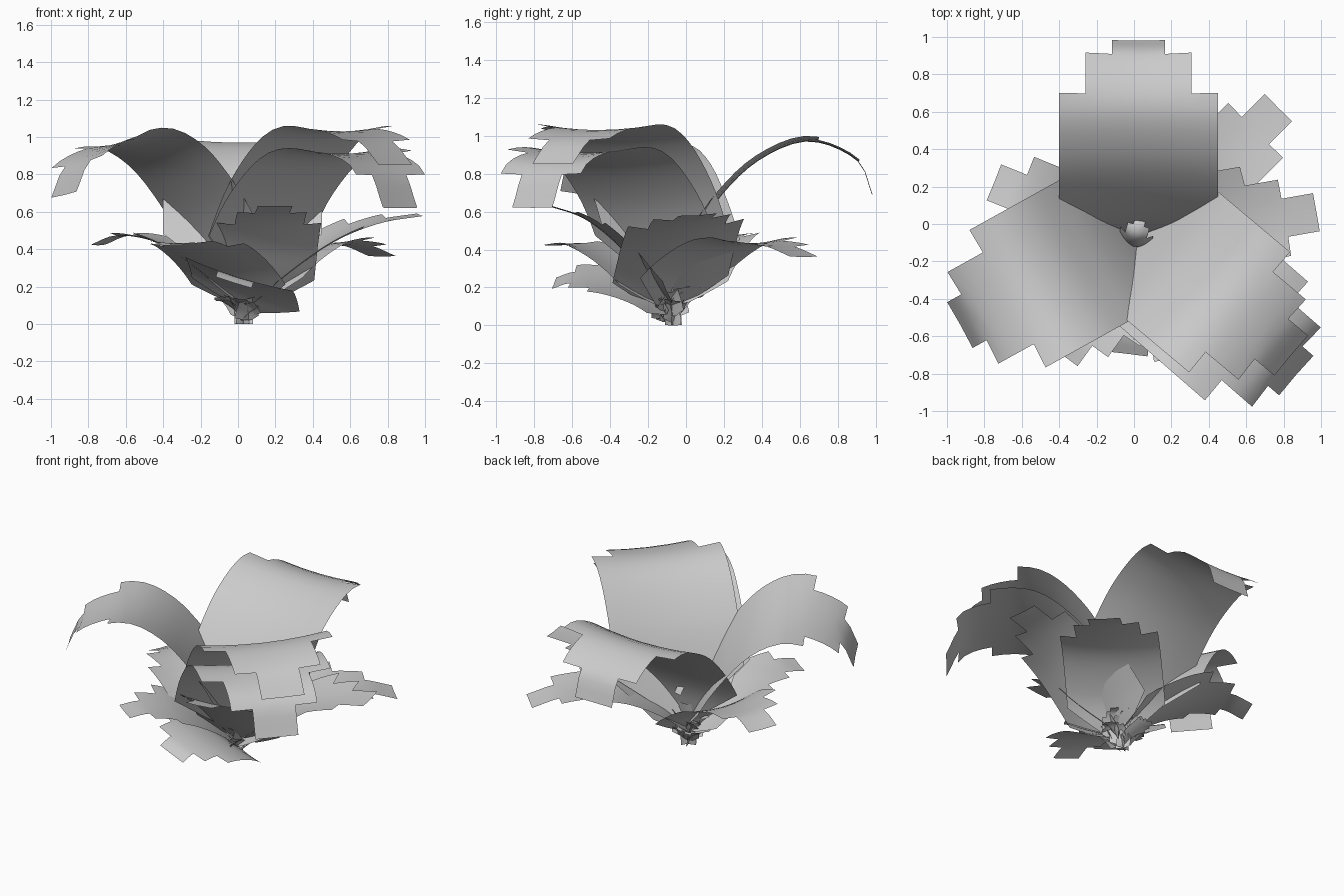
import bpy, bmesh, math, random
from mathutils import Vector

if "Cube" in bpy.data.objects:
    bpy.data.objects.remove(bpy.data.objects["Cube"])

random.seed(4)

# stepped outlines: (start, end, width factor at start, at end) along the leaf
BIG = [(0, .18, .12, 1), (.18, .73, 1, 1), (.73, .88, .667, .667), (.88, 1, .333, .333)]
JAG = [(0, .16, .25, 1), (.16, .67, 1, 1), (.67, .84, .667, .667), (.84, 1, .333, .333)]


def smooth_path(pts, n=8):
    """Catmull-Rom through (distance, height) points, then an even-length lookup."""
    p = [Vector(q) for q in pts]
    p = [2 * p[0] - p[1]] + p + [2 * p[-1] - p[-2]]
    out = []
    for i in range(1, len(p) - 2):
        a, b, c, d = p[i - 1:i + 3]
        for k in range(n):
            t = k / n
            out.append(.5 * (2 * b + (c - a) * t + (2 * a - 5 * b + 4 * c - d) * t * t
                             + (3 * b - a - 3 * c + d) * t ** 3))
    out.append(p[-2])
    acc = [0]
    for a, b in zip(out, out[1:]):
        acc.append(acc[-1] + (b - a).length)

    def at(t):
        s = t * acc[-1]
        i = 0
        while i < len(acc) - 2 and acc[i + 1] < s:
            i += 1
        a, b = out[i], out[i + 1]
        return a + (b - a) * (s - acc[i]) / (acc[i + 1] - acc[i]), (b - a).normalized()
    return at


def leaf(name, origin, az, pts, half, steps=BIG, camber=.03, tilt=0):
    at = smooth_path(pts)
    a = math.radians(az)
    out, side = Vector((math.cos(a), math.sin(a), 0)), Vector((-math.sin(a), math.cos(a), 0))
    bm = bmesh.new()
    for s0, s1, w0, w1 in steps:
        rows = max(2, round((s1 - s0) * 24))
        n = round(w1 * 6)  # columns line up across the width steps
        prev = None
        for i in range(rows + 1):
            k = i / rows
            c, t = at(s0 + (s1 - s0) * k)
            w = w0 + (w1 - w0) * k
            row = []
            for j in range(n + 1):
                u = (2 * j / n - 1) * w
                lift = camber * u * u
                p = (Vector((origin[0], origin[1], 0)) + out * (c.x - t.y * lift)
                     + side * (u * half))
                p.z = max(0, c.y + t.x * lift + tilt * u)
                row.append(bm.verts.new(p))
            if prev:
                for j in range(n):
                    bm.faces.new((prev[j + 1], prev[j], row[j], row[j + 1]))
            prev = row
    bmesh.ops.remove_doubles(bm, verts=bm.verts, dist=.001)
    for f in bm.faces:
        f.smooth = True
    me = bpy.data.meshes.new(name)
    bm.to_mesh(me)
    bm.free()
    bpy.context.collection.objects.link(bpy.data.objects.new(name, me))


# tall arching leaves
leaf("back_leaf", (.025, 0), 90,
     [(-.06, .2), (.02, .44), (.2, .7), (.4, .88), (.65, .97), (.9, .87), (.98, .69)], .425)
leaf("left_leaf", (-.01, -.03), 209,
     [(0, .2), (.1, .42), (.24, .65), (.45, .88), (.68, .97), (.95, .87), (1.05, .69)], .42, tilt=.05)
leaf("right_upper_leaf", (.05, -.04), -40,
     [(0, .2), (.09, .42), (.24, .72), (.44, .95), (.63, 1.03), (.88, .98), (1.03, .85)], .42)
leaf("right_lower_leaf", (.05, -.1), -41,
     [(0, .2), (.1, .42), (.25, .66), (.47, .86), (.68, .91), (.96, .84), (1.08, .62)], .42)

# lower spreading leaves with more ragged outlines
B = (.05, -.1)
leaf("low_right_leaf", B, 10, [(0, .1), (.2, .27), (.45, .44), (.7, .54), (.94, .58)], .31, JAG, .04, .02)
leaf("low_back_right_leaf", B, 45, [(0, .1), (.2, .28), (.5, .42), (.8, .42), (1.02, .36)], .31, JAG, .03)
leaf("low_left_leaf", B, 158, [(0, .1), (.2, .27), (.45, .42), (.7, .47), (.86, .42)], .31, JAG, .04)
leaf("low_front_left_leaf", B, 234, [(0, .1), (.2, .27), (.4, .38), (.6, .43), (.74, .42)], .31, JAG, .03)
leaf("front_leaf", (.12, -.08), 277, [(0, .12), (.12, .25), (.27, .42), (.45, .56), (.65, .63)], .28, JAG, .02)
leaf("lowest_front_leaf", B, 263, [(0, .08), (.15, .18), (.33, .24), (.5, .25), (.6, .22)], .29, JAG, .02, -.09)

# rolled young leaf in the heart of the plant
leaf("heart_leaf", (.0, -.1), 75, [(0, .1), (-.02, .3), (.03, .42), (.11, .44), (.15, .39)], .09, JAG, -.05)

# short young leaves packed round the base
for i in range(18):
    r, h = random.uniform(.1, .2), random.uniform(.1, .24)
    z = random.uniform(.01, .08)
    leaf(f"base_leaf_{i + 1}", (.05 + random.uniform(-.03, .03), -.09 + random.uniform(-.03, .03)),
         i * 137.5, [(0, z), (r * .3, z + (h - z) * .5), (r * .7, h * .95), (r, h)],
         random.uniform(.05, .09), JAG if i % 2 else BIG, .01, random.uniform(-.03, .03))

# stems carrying the tall leaves
for i, (az, end) in enumerate([(90, .05), (208, .08), (-40, .07), (-45, .09)]):
    leaf(f"stem_{i + 1}", (.03, -.07), az, [(0, 0), (end * .3, .12), (end, .3)], .05,
         [(0, 1, 1, 1)], .01, 0)
